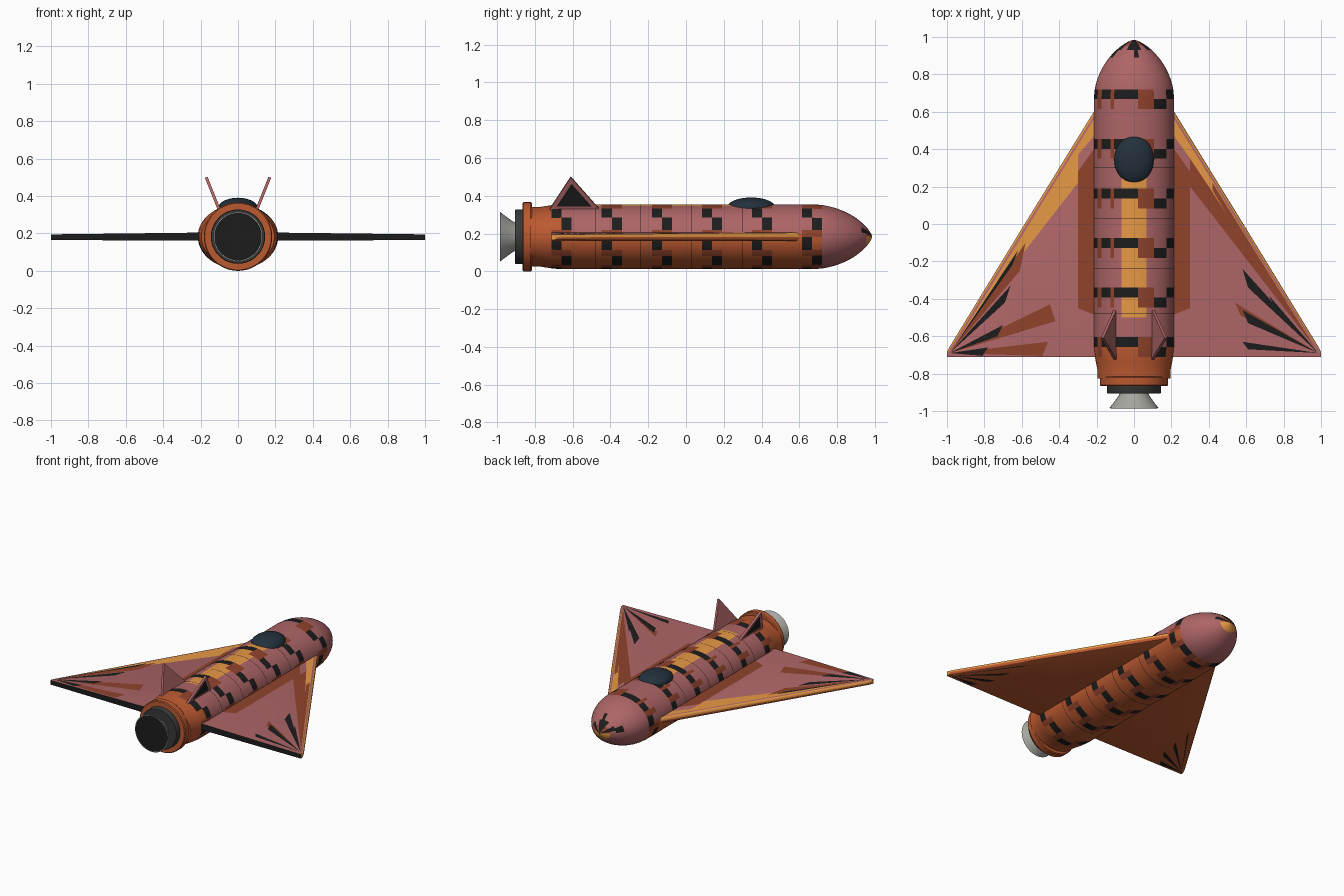
import bpy, math
from mathutils import Vector

if "Cube" in bpy.data.objects:
    bpy.data.objects.remove(bpy.data.objects["Cube"])

def mat(name, r, g, b):
    m = bpy.data.materials.new(name)
    m.diffuse_color = (r, g, b, 1)
    m.use_nodes = True
    m.node_tree.nodes["Principled BSDF"].inputs["Base Color"].default_value = m.diffuse_color
    return m

PINK, ORANGE, RUST, YELLOW, BLACK, GLASS, STEEL, DARK = range(8)
MATS = [mat("pink", .42, .13, .135), mat("orange", .5, .1, .03), mat("rust", .28, .055, .025),
        mat("yellow", .8, .32, .06), mat("black", .012, .012, .012), mat("glass", .017, .03, .045),
        mat("steel", .38, .38, .35), mat("dark_metal", .04, .04, .04)]
CZ = .183

def build(name, verts, faces, cols, smooth=True):
    me = bpy.data.meshes.new(name)
    me.from_pydata(verts, [], faces)
    for m in MATS:
        me.materials.append(m)
    for p, c in zip(me.polygons, cols):
        p.material_index = c
    ob = bpy.data.objects.new(name, me)
    bpy.context.collection.objects.link(ob)
    if smooth:
        bpy.ops.object.select_all(action='DESELECT')
        bpy.context.view_layer.objects.active = ob
        ob.select_set(True)
        bpy.ops.object.shade_smooth_by_angle(angle=math.radians(35))
    return ob

def lathe(name, prof, color, n=60):
    # prof: (y, half width, half height); color(y, angle from top) -> material
    verts, faces, cols = [], [], []
    for y, rx, rz in prof:
        for i in range(n):
            a = 2 * math.pi * i / n
            verts.append((rx * math.sin(a), y, CZ + rz * math.cos(a)))
    for j in range(len(prof) - 1):
        for i in range(n):
            k = (i + 1) % n
            faces.append((j * n + i, j * n + k, j * n + n + k, j * n + n + i))
            cols.append(color((prof[j][0] + prof[j + 1][0]) / 2, 360 * (i + .5) / n))
    faces += [tuple(reversed(range(n))), tuple(range(len(verts) - n, len(verts)))]
    cols += [color(prof[0][0], 0), color(prof[-1][0], 0)]
    return build(name, verts, faces, cols)

# fuselage: elliptical tube with rounded nose and staggered tile bands
def scale(y):
    if y > .66:
        return max(.004, 1 - min(1, (y - .66) / .325) ** 2) ** .7
    return 1 if y > -.68 else 1 - .09 * min(1, (-.68 - y) / .1)

SEAMS = [.3, .03, -.24, -.48]
def hull_colour(y, a):
    up = a < 87 or a > 273
    x = math.sin(math.radians(a)) * .215
    if y > .93:
        if y > .955 and not up:
            return YELLOW
        return BLACK if up and int(a / 24) % 2 == 0 else (RUST if up and y > .955 else PINK)
    if y > .89 and up and int((a + 12) / 24) % 4 == 0:
        return BLACK
    if y > .72:
        return PINK
    if any(abs(y - s) < .002 for s in SEAMS):
        return BLACK
    base = PINK if up and y > -.66 else ORANGE
    row = math.floor((.667 - y) / .053)
    if row > 25:
        return base
    if a < 54 or a > 306:
        first, gap = x < .02, .02 < x < .1 or -.13 < x < -.1
    else:
        s = int((a - 54) / 36)
        first, gap = s % 2 == 0, (a - 54) % 36 > 24
    if row % 5 == (4 if first else 0):
        return RUST if gap else BLACK
    if row % 5 in (0, 4) and gap:
        return RUST
    if (a < 18 or a > 342) and -.505 < y < .26:
        return YELLOW
    return base

ys = [.667 - .053 * k for k in range(-1, 27)] + [-.74, -.78, -.825]
ys += [s + d for s in SEAMS for d in (-.0018, .0018)]
ys += [.75, .78, .81, .84, .867, .89, .91, .93, .945, .955, .965, .973, .979, .983, .985]
lathe("fuselage", [(y, .215 * scale(y), .172 * scale(y)) for y in sorted(ys)], hull_colour)

# engine
rings = lambda pts: [(y, r, r) for y, r in pts]
lathe("tail_ring", rings([(-.866, .16), (-.866, .178), (-.86, .183), (-.822, .183), (-.815, .178), (-.815, .15)]),
      lambda y, a: ORANGE)
lathe("engine_collar", rings([(-.905, .13), (-.905, .142), (-.9, .145), (-.85, .145)]), lambda y, a: DARK)
lathe("nozzle_bell", rings([(-.895, .07), (-.915, .08), (-.95, .105), (-.985, .132)]), lambda y, a: STEEL)
lathe("nozzle_throat", rings([(-.9855, .127), (-.98, .124)]), lambda y, a: BLACK)

# canopy
bpy.ops.mesh.primitive_uv_sphere_add(segments=40, ring_count=20, location=(0, .345, .335))
canopy = bpy.context.object
canopy.name = "canopy"
canopy.scale = (.106, .13, .056)
canopy.data.materials.append(MATS[GLASS])
bpy.ops.object.shade_smooth()

# delta wings with rounded leading edge
top = lambda x: .207 - .012 * abs(x)
bot = lambda x: .160 + .005 * abs(x)

def wing(side):
    verts, faces, cols = [], [], []
    stations = [(.17, .675), (.215, .60), (.6, -.025), (.985, -.655), (1, -.685)]
    for x, le in stations:
        h, m = (top(x) - bot(x)) / 2, (top(x) + bot(x)) / 2
        verts.append((side * x, -.712, top(x)))
        for d in range(90, -91, -30):
            a = math.radians(d)
            verts.append((side * x, le - h + h * math.cos(a), m + h * math.sin(a)))
        verts.append((side * x, -.712, bot(x)))
    n = 9
    paint = [PINK, YELLOW, YELLOW, YELLOW, ORANGE, ORANGE, ORANGE, ORANGE, BLACK]
    for j in range(len(stations) - 1):
        for i in range(n):
            k = (i + 1) % n
            f = (j * n + i, j * n + k, j * n + n + k, j * n + n + i)
            faces.append(f[::-1] if side > 0 else f)
            cols.append(paint[i])
    cap = tuple(range(len(verts) - n, len(verts)))
    faces.append(cap[::-1] if side > 0 else cap)
    cols.append(YELLOW)
    build("wing_" + ("right" if side > 0 else "left"), verts, faces, cols)

def decals(name, shapes, side, upper=True):
    # thin painted panels lying on the wing skin
    verts, faces, cols = [], [], []
    for lvl, (c, pts) in enumerate(shapes):
        off = .001 + .0003 * lvl
        area = sum(p[0] * q[1] - q[0] * p[1] for p, q in zip(pts, pts[1:] + pts[:1])) * side
        if (area > 0) != upper:
            pts = pts[::-1]
        faces.append(tuple(range(len(verts), len(verts) + len(pts))))
        verts += [(side * x, y, top(x) + off if upper else bot(x) - off) for x, y in pts]
        cols.append(c)
    build(name, verts, faces, cols, False)

def ray(c, x, y0, y1):
    return (c, [(.985, -.69), (x, y0), (x + .03, y1)])

root = (RUST, [(.2, .42), (.3, .28), (.3, -.45), (.2, -.49)])
left = [root,
        (YELLOW, [(.215, .56), (.975, -.675), (.62, -.19), (.3, .22), (.3, .37), (.215, .47)]),
        ray(RUST, .58, -.1, -.25), ray(RUST, .42, -.52, -.43), ray(RUST, .46, -.63, -.705),
        ray(BLACK, .62, -.14, -.22), ray(BLACK, .66, -.33, -.42),
        ray(BLACK, .7, -.54, -.6), ray(BLACK, .78, -.66, -.705)]
right = [root,
         (RUST, [(.3, .36), (.97, -.665), (.3, .2)]),
         (YELLOW, [(.215, .56), (.975, -.67), (.3, .35), (.215, .47)]),
         (RUST, [(.42, .22), (.42, .18), (.6, -.12), (.97, -.665)]),
         ray(RUST, .54, -.42, -.49), ray(BLACK, .58, -.24, -.34), ray(BLACK, .58, -.46, -.53),
         ray(BLACK, .58, -.63, -.67), ray(BLACK, .72, -.38, -.44)]
under = [ray(BLACK, .68, -.25, -.31), ray(BLACK, .7, -.41, -.47),
         ray(BLACK, .72, -.55, -.6), ray(BLACK, .78, -.66, -.7)]

for side, shapes, label in ((-1, left, "left"), (1, right, "right")):
    wing(side)
    decals("wing_markings_" + label, shapes, side)
    decals("underwing_markings_" + label, under, side, False)

    # tail fin: leaning triangular plate with a dark outer panel
    tri = [Vector((side * .1, -.455, .325)), Vector((side * .17, -.61, .5)), Vector((side * .1, -.725, .325))]
    nrm = Vector((side * .93, 0, -.37))
    verts = [p + nrm * .008 for p in tri] + [p - nrm * .008 for p in tri]
    mid = sum(tri, Vector()) / 3 + Vector((side * .004, -.0, .01))
    verts += [mid + (p - mid) * .68 + nrm * .0085 for p in tri]
    faces = [(0, 1, 2), (5, 4, 3), (0, 3, 4, 1), (1, 4, 5, 2), (2, 5, 3, 0), (6, 7, 8)]
    if side < 0:
        faces = [f[::-1] for f in faces]
    faces = [f[::-1] for f in faces]
    build("tail_fin_" + label, verts, faces, [PINK] * 5 + [BLACK], False)
